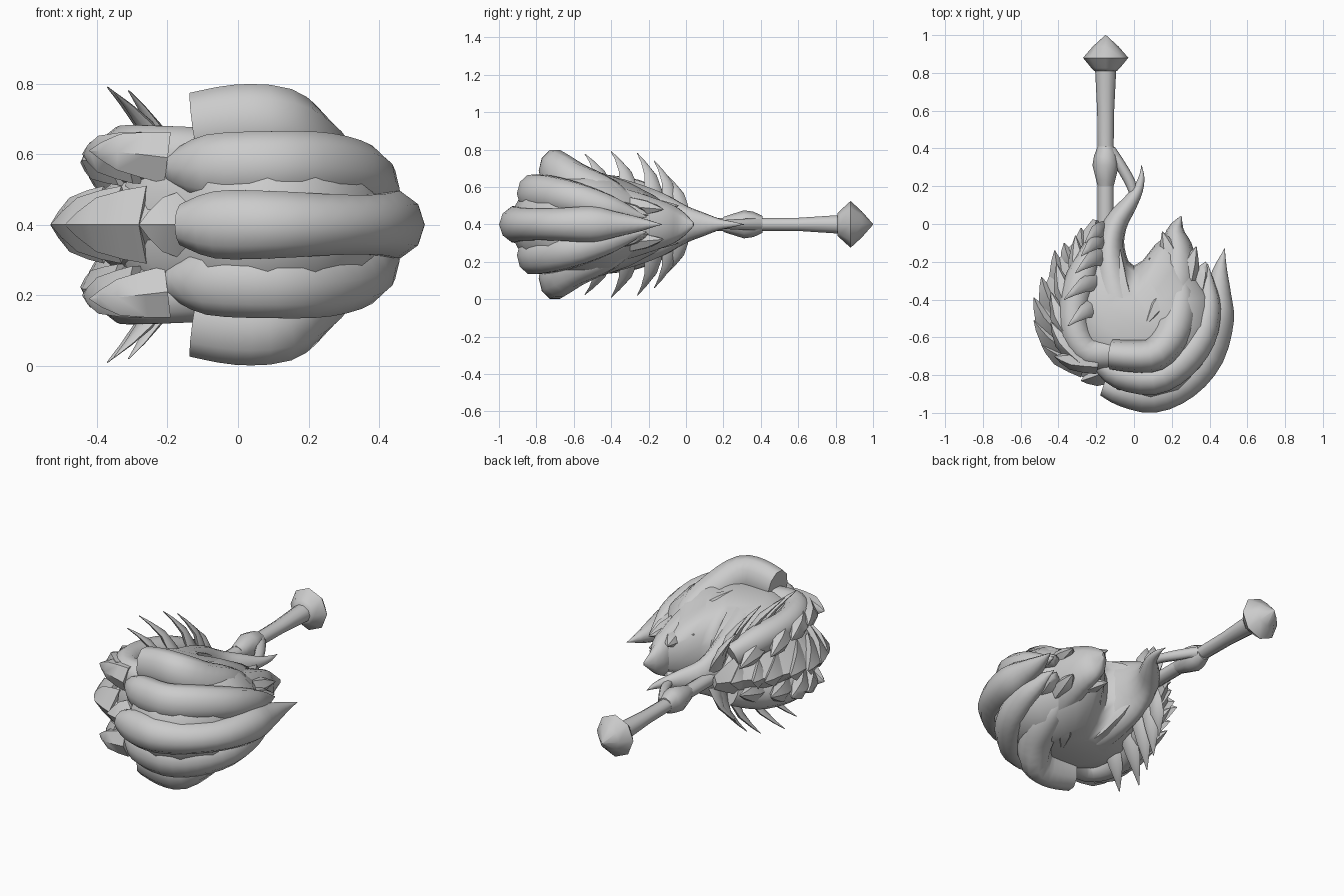
import bpy, bmesh, math
from mathutils import Vector

if "Cube" in bpy.data.objects:
    bpy.data.objects.remove(bpy.data.objects["Cube"])

MID = 0.4  # height of the mirror plane

mat = bpy.data.materials.new("stone grey")
mat.diffuse_color = (0.6, 0.6, 0.6, 1)
mat.use_nodes = True
mat.node_tree.nodes["Principled BSDF"].inputs["Base Color"].default_value = mat.diffuse_color


def finish(name, bm, mirror=False):
    bmesh.ops.recalc_face_normals(bm, faces=bm.faces)
    me = bpy.data.meshes.new(name)
    bm.to_mesh(me)
    bm.free()
    me.materials.append(mat)
    ob = bpy.data.objects.new(name, me)
    ob.location.z = MID
    bpy.context.scene.collection.objects.link(ob)
    if mirror:
        m = ob.modifiers.new("mirror", 'MIRROR')
        m.use_axis = (False, False, True)
    return ob


def refine(pts, steps):
    """Catmull-Rom interpolation of path rows."""
    if steps < 2:
        return pts
    out = []
    for i in range(len(pts) - 1):
        p = [pts[max(i - 1, 0)], pts[i], pts[i + 1], pts[min(i + 2, len(pts) - 1)]]
        for s in range(steps):
            t = s / steps
            out.append([0.5 * (2 * b + (c - a) * t + (2 * a - 5 * b + 4 * c - d) * t * t
                        + (3 * b - a - 3 * c + d) * t ** 3) for a, b, c, d in zip(*p)])
    out.append(pts[-1])
    return out


def add_sweep(bm, pts, sides=10, steps=3):
    """Tube along rows of (x, y, z, half width, half height)."""
    pts = refine(pts, steps)
    rings = []
    for i, (x, y, z, w, h) in enumerate(pts):
        a, b = pts[max(i - 1, 0)], pts[min(i + 1, len(pts) - 1)]
        t = (Vector(b[:3]) - Vector(a[:3])).normalized()
        n = t.cross(Vector((0, 0, 1)))
        n = n.normalized() if n.length > 0.05 else Vector((1, 0, 0))
        u = n.cross(t)
        w, h = max(w, 0.002), max(h, 0.002)
        rings.append([bm.verts.new(Vector((x, y, z))
                      + n * w * math.cos(2 * math.pi * k / sides)
                      + u * h * math.sin(2 * math.pi * k / sides)) for k in range(sides)])
    for r, q in zip(rings, rings[1:]):
        for k in range(sides):
            j = (k + 1) % sides
            bm.faces.new((r[k], r[j], q[j], q[k]))
    bm.faces.new(rings[0])
    bm.faces.new(rings[-1])


def sweep(name, pts, mirror=False, **kw):
    bm = bmesh.new()
    add_sweep(bm, pts, **kw)
    return finish(name, bm, mirror)


def spikes(name, rows, w, h, bend=(0, 0, 0), mirror=False, sides=6):
    """Curved points, each from a base to a tip."""
    bm = bmesh.new()
    for base, tip in rows:
        b, t = Vector(base), Vector(tip)
        m = b.lerp(t, 0.55) + Vector(bend)
        add_sweep(bm, [(*b, w, h), (*m, w * 0.7, h * 0.7), (*t, 0, 0)], sides=sides, steps=2)
    return finish(name, bm, mirror)


def y_lathe(name, rows, sides=8):
    return sweep(name, [(-0.15, y, 0, w, h) for y, w, h in rows], sides=sides, steps=1)


# handle, collar and pommel
y_lathe("handle", [(-0.1, .042, .036), (.4, .042, .036), (.6, .045, .037), (.82, .056, .052)], 10)
y_lathe("collar", [(.2, .042, .04), (.23, .05, .05), (.31, .07, .075), (.36, .062, .068),
                   (.41, .043, .045)])
y_lathe("pommel", [(.81, .06, .06), (.825, .075, .075), (.88, .12, .125), (.94, .068, .07),
                   (1.0, .002, .002)])
sweep("handle_brace", [(-.12, .4, 0, .02, .03), (-.07, .31, 0, .028, .03),
                       (-.02, .22, 0, .028, .025), (.0, .15, 0, .02, .02)], sides=8)

# core of the head: outline stacked in shrinking rings
outline = [(-.2, .0), (-.28, -.08), (-.34, -.18), (-.38, -.33), (-.38, -.5), (-.36, -.65),
           (-.28, -.79), (-.15, -.84), (-.1, -.92), (.1, -.97), (.26, -.92), (.4, -.77),
           (.48, -.55), (.45, -.36), (.37, -.25), (.3, -.12), (.22, -.0), (.12, -.08),
           (.05, -.17), (0, -.2), (-.06, -.15), (-.1, .0)]


def thick(y):
    if y < -0.7:
        return 0.28 + (y + 0.7) * 0.2
    return 0.28 if y < -0.45 else max(0.1, 0.28 - (y + 0.45) * 0.36)


bm = bmesh.new()
rings = []
for i in range(9):
    a = math.radians(-80 + 20 * i)
    s = 0.93 * math.cos(a) ** 0.5
    rings.append([bm.verts.new((x * s, -0.5 + (y + 0.5) * s,
                  thick(-0.5 + (y + 0.5) * s) * math.sin(a))) for x, y in outline])
n = len(outline)
for r, q in zip(rings, rings[1:]):
    for k in range(n):
        bm.faces.new((r[k], r[(k + 1) % n], q[(k + 1) % n], q[k]))
bm.faces.new(rings[0])
bm.faces.new(rings[-1])
finish("head_core", bm)

# curved tusk flowing out of the head beside the handle
sweep("tusk", [(-.0, -.62, 0, .2, .27), (-.08, -.45, 0, .18, .27), (-.12, -.28, 0, .12, .23),
               (-.13, -.12, 0, .08, .17), (-.1, .0, 0, .065, .1), (-.03, .1, 0, .045, .06),
               (.02, .18, 0, .028, .03), (.04, .25, 0, .015, .015), (.04, .31, 0, 0, 0)], sides=14)

# crests along the outer edge
sweep("centre_crest", [(-.16, -.85, 0, .06, .06), (-.06, -.88, 0, .085, .1), (.1, -.9, 0, .1, .1),
                       (.26, -.83, 0, .1, .09), (.38, -.69, 0, .1, .09), (.43, -.5, 0, .1, .1),
                       (.445, -.37, 0, .07, .07), (.455, -.25, 0, .04, .04), (.48, -.13, 0, 0, 0)])
sweep("inner_crests", [(-.18, -.73, .16, .05, .05), (-.08, -.79, .16, .08, .1),
                       (.1, -.82, .165, .085, .105), (.24, -.74, .16, .09, .105),
                       (.35, -.6, .135, .085, .095), (.39, -.44, .09, .07, .08),
                       (.39, -.32, .06, .04, .05), (.39, -.21, .04, 0, 0)], mirror=True)
sweep("flared_crests", [(-.12, -.69, .27, .08, .11), (0, -.7, .285, .085, .118),
                        (.11, -.69, .28, .09, .115), (.19, -.6, .22, .1, .115),
                        (.23, -.48, .17, .1, .11), (.25, -.36, .13, .07, .08),
                        (.26, -.25, .1, 0, 0)], mirror=True)

# ridges on the other edge, the middle one a sharp wedge
sweep("side_ridge", [(-.1, -.7, 0, .12, .12), (-.23, -.68, 0, .14, .13), (-.31, -.58, 0, .17, .14),
                     (-.33, -.46, 0, .17, .14), (-.3, -.28, 0, .14, .14), (-.24, -.12, 0, .08, .11),
                     (-.2, .02, 0, .02, .04)], sides=4)
sweep("outer_ridges", [(-.1, -.68, .19, .09, .09), (-.24, -.68, .2, .08, .085),
                       (-.31, -.58, .2, .08, .085), (-.32, -.44, .185, .08, .085),
                       (-.28, -.28, .16, .08, .085), (-.22, -.12, .1, .05, .08)], mirror=True)

# long overlapping feathers trailing back along the ridges
spikes("side_feathers", [((-.1, -.76, 0), (-.28, -.83, 0)), ((-.26, -.74, 0), (-.49, -.64, 0)),
                         ((-.33, -.69, 0), (-.53, -.51, 0)), ((-.38, -.6, 0), (-.53, -.39, 0)),
                         ((-.38, -.5, 0), (-.49, -.28, 0)), ((-.34, -.38, 0), (-.42, -.14, 0)),
                         ((-.28, -.27, 0), (-.37, -.1, 0)), ((-.23, -.2, 0), (-.28, -.02, 0))],
       .075, .11, (-.015, -.01, 0), sides=4)
spikes("outer_feathers", [((-.2, -.72, .19), (-.42, -.7, .21)),
                          ((-.27, -.7, .19), (-.44, -.52, .2)),
                          ((-.31, -.6, .185), (-.44, -.36, .17)),
                          ((-.3, -.47, .17), (-.41, -.21, .12)),
                          ((-.25, -.33, .14), (-.31, -.06, .08))],
       .075, .085, (-.015, -.01, .005), True)

# slim quills fanning from both faces
spikes("quills", [((-.2, -.44, .17), (-.35, -.54, .375)), ((-.19, -.3, .15), (-.37, -.4, .39)),
                  ((-.17, -.17, .12), (-.31, -.26, .38)), ((-.17, -.08, .08), (-.28, -.17, .34)),
                  ((-.17, -.04, .05), (-.26, -.1, .26))], .055, .025, (.02, .03, .0), True)

# rear horn and the ragged teeth around it
sweep("rear_horn", [(.18, -.5, 0, .14, .25), (.22, -.32, 0, .13, .2), (.23, -.15, 0, .09, .14),
                    (.22, -.04, 0, .05, .09), (.25, .04, 0, .004, .01)], sides=10)
spikes("horn_teeth", [((.22, -.26, .08), (.15, -.04, .1)), ((.26, -.34, .1), (.33, -.12, .08)),
                      ((.18, -.36, .13), (.08, -.18, .13)), ((.18, -.36, .17), (.06, -.54, .27)),
                      ((.32, -.38, .08), (.38, -.2, .05))], .07, .06, (0, .01, .0), True)

# smooth shading with crisp edges
for ob in bpy.context.scene.objects:
    ob.select_set(True)
    bpy.context.view_layer.objects.active = ob
bpy.ops.object.shade_smooth_by_angle(angle=math.radians(50))
